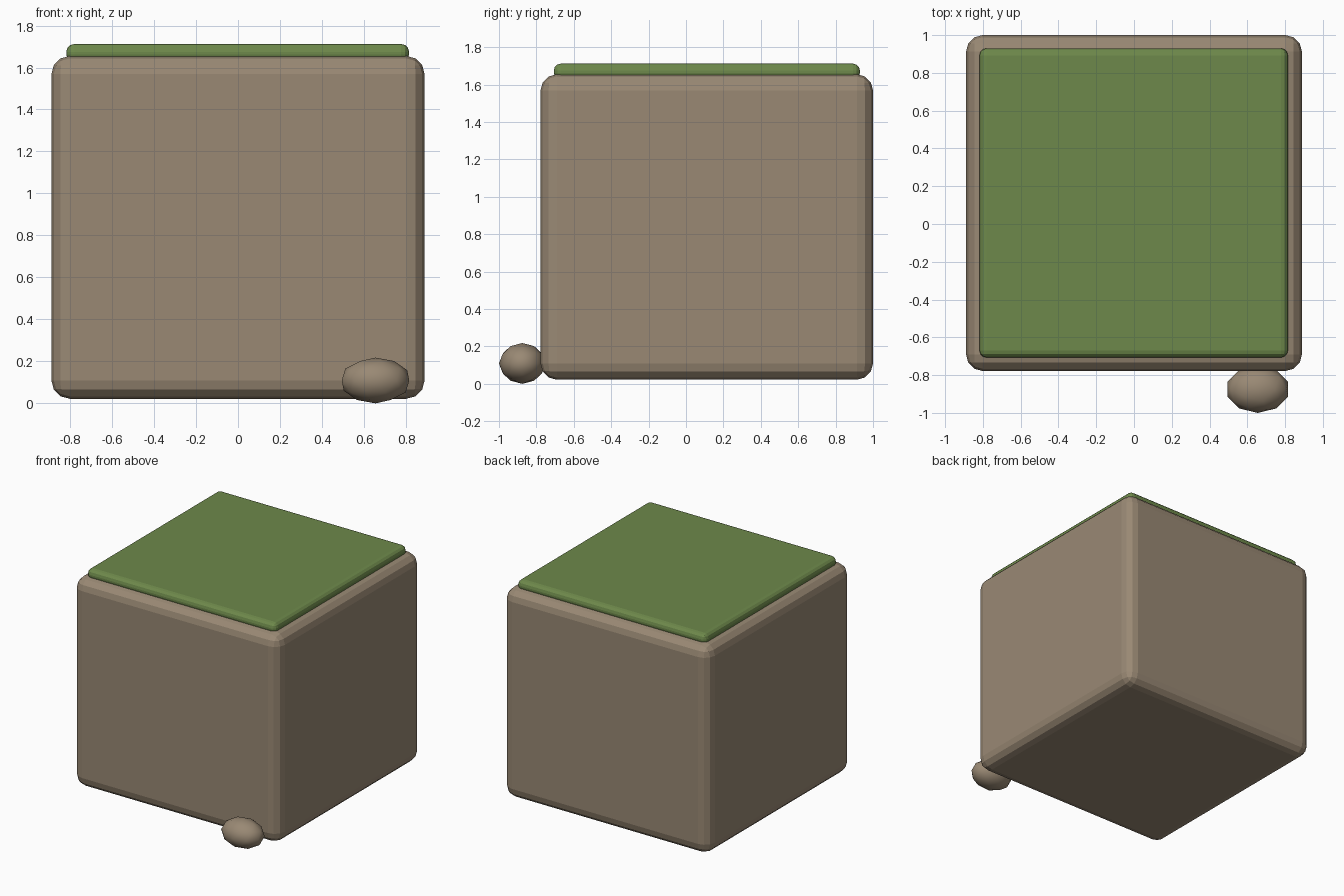
import bpy

if "Cube" in bpy.data.objects:
    bpy.data.objects.remove(bpy.data.objects["Cube"])


def material(name, rgb):
    m = bpy.data.materials.new(name)
    m.diffuse_color = (*rgb, 1)
    m.use_nodes = True
    m.node_tree.nodes["Principled BSDF"].inputs["Base Color"].default_value = m.diffuse_color
    return m


stone = material("brown stone", (0.32, 0.25, 0.175))
moss = material("moss green", (0.155, 0.25, 0.07))


def rounded_box(name, lo, hi, bevel, segments, mat):
    centre = [(a + b) / 2 for a, b in zip(lo, hi)]
    bpy.ops.mesh.primitive_cube_add(size=1, location=centre)
    ob = bpy.context.object
    ob.name = name
    ob.scale = [b - a for a, b in zip(lo, hi)]
    bpy.ops.object.transform_apply(location=False, rotation=False, scale=True)
    mod = ob.modifiers.new("bevel", 'BEVEL')
    mod.width = bevel
    mod.segments = segments
    ob.data.materials.append(mat)
    return ob


# Main block with rounded edges
rounded_box("stone_block", (-0.889, -0.778, 0.022), (0.889, 1.0, 1.655), 0.087, 3, stone)

# Moss slab sunk slightly into the top
rounded_box("moss_cap", (-0.818, -0.707, 1.625), (0.815, 0.93, 1.712), 0.038, 3, moss)

# Pebble at the front right foot of the block
bpy.ops.mesh.primitive_ico_sphere_add(subdivisions=2, radius=1, location=(0.655, -0.875, 0.109))
pebble = bpy.context.object
pebble.name = "pebble"
pebble.scale = (0.169, 0.125, 0.109)
bpy.ops.object.transform_apply(location=False, rotation=False, scale=True)
pebble.data.materials.append(stone)
bpy.ops.object.shade_smooth()
